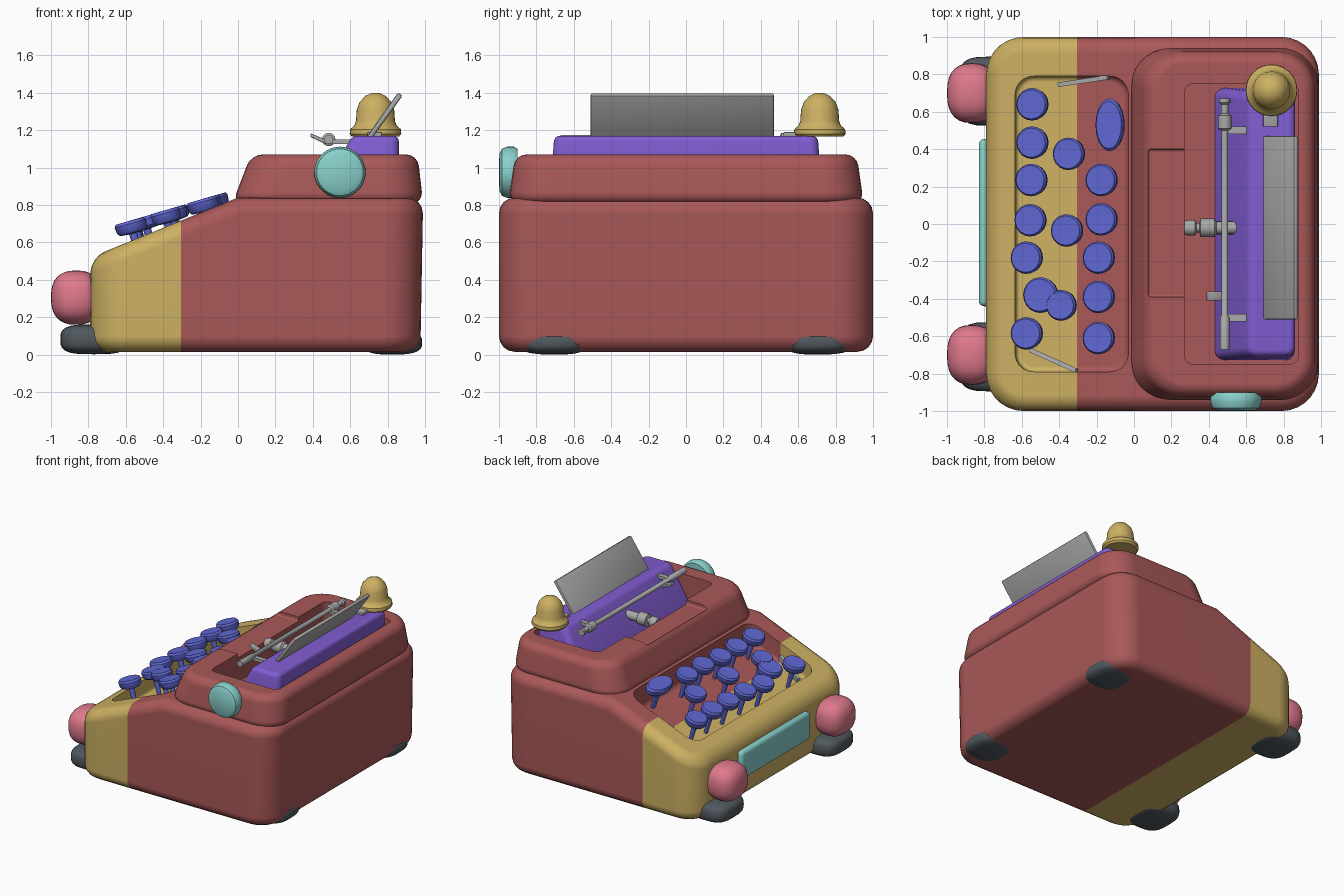
import bpy, bmesh, math
from mathutils import Vector

if "Cube" in bpy.data.objects:
    bpy.data.objects.remove(bpy.data.objects["Cube"])


def material(name, rgb):
    m = bpy.data.materials.new(name)
    m.diffuse_color = (*rgb, 1)
    m.use_nodes = True
    m.node_tree.nodes["Principled BSDF"].inputs["Base Color"].default_value = m.diffuse_color
    return m


RED = material("brick red", (0.40, 0.098, 0.098))
GOLD = material("gold", (0.61, 0.44, 0.125))
PURPLE = material("purple", (0.223, 0.11, 0.65))
BLUE = material("key blue", (0.115, 0.135, 0.64))
PINK = material("pink", (0.73, 0.19, 0.26))
TEAL = material("turquoise", (0.25, 0.63, 0.60))
GREY = material("metal grey", (0.40, 0.40, 0.40))
DARK = material("dark rubber", (0.08, 0.098, 0.112))


def make(name, bm, mat, loc=(0, 0, 0), rot=(0, 0, 0)):
    bmesh.ops.recalc_face_normals(bm, faces=bm.faces)
    me = bpy.data.meshes.new(name)
    bm.to_mesh(me)
    bm.free()
    ob = bpy.data.objects.new(name, me)
    bpy.context.collection.objects.link(ob)
    me.materials.append(mat)
    ob.location, ob.rotation_euler = loc, rot
    return ob


def prism(name, mat, profile, y0, y1, corner=0, edge=0, taper=0, segs=4, **kw):
    """Side profile (x, z) extruded along y; steep cap edges get the corner radius."""
    bm = bmesh.new()
    a = [bm.verts.new((x, y0, z)) for x, z in profile]
    b = [bm.verts.new((x, y1, z)) for x, z in profile]
    bm.faces.new(a)
    bm.faces.new(b[::-1])
    for i in range(len(a)):
        j = (i + 1) % len(a)
        bm.faces.new((a[j], a[i], b[i], b[j]))
    bmesh.ops.recalc_face_normals(bm, faces=bm.faces)
    if corner:
        steep = []
        for e in bm.edges:
            d = e.verts[0].co - e.verts[1].co
            if abs(d.y) < 1e-5 and abs(d.z) > abs(d.x):
                steep.append(e)
        bmesh.ops.bevel(bm, geom=steep, offset=corner, offset_type='OFFSET',
                        segments=7, profile=0.5, affect='EDGES')
    if edge:
        sharp = [e for e in bm.edges if e.calc_face_angle(0) > 0.6]
        bmesh.ops.bevel(bm, geom=sharp, offset=edge, offset_type='OFFSET',
                        segments=segs, profile=0.5, affect='EDGES')
    zmin, yc = min(z for _, z in profile), (y0 + y1) / 2
    for v in bm.verts:
        v.co.y = yc + (v.co.y - yc) * (1 - taper * (v.co.z - zmin))
    return make(name, bm, mat, **kw)


def rect(x0, x1, z0, z1):
    return [(x0, z0), (x1, z0), (x1, z1), (x0, z1)]


def lathe(name, mat, profile, steps=24, stretch=1, **kw):
    """Profile (radius, height) turned around z."""
    bm = bmesh.new()
    vs = [bm.verts.new((r, 0, z)) for r, z in profile]
    es = [bm.edges.new(p) for p in zip(vs, vs[1:])]
    bmesh.ops.spin(bm, geom=vs + es, cent=(0, 0, 0), axis=(0, 0, 1),
                   angle=math.tau, steps=steps, use_duplicate=False)
    bmesh.ops.remove_doubles(bm, verts=bm.verts, dist=1e-4)
    for v in bm.verts:
        v.co.y *= stretch
    return make(name, bm, mat, **kw)


def blob(name, mat, centre, radii, power):
    """Boxy ellipsoid."""
    bm = bmesh.new()
    bmesh.ops.create_uvsphere(bm, u_segments=28, v_segments=16, radius=1)
    for v in bm.verts:
        v.co = Vector([math.copysign(abs(c) ** power, c) * r if abs(c) > 1e-6 else 0
                       for c, r in zip(v.co, radii)])
    return make(name, bm, mat, loc=centre)


def cut(target, cutter):
    mod = target.modifiers.new("cut", 'BOOLEAN')
    mod.object, mod.operation, mod.solver = cutter, 'DIFFERENCE', 'EXACT'
    dg = bpy.context.evaluated_depsgraph_get()
    me = bpy.data.meshes.new_from_object(target.evaluated_get(dg))
    target.modifiers.clear()
    target.data = me
    bpy.data.objects.remove(cutter)
    for p in me.polygons:
        p.material_index = 0


# Body with sloping keyboard well, gold front section
body = prism("body", RED, [(-0.79, 0.015), (0.975, 0.015), (0.99, 0.84), (0.0, 0.84), (-0.79, 0.52)],
             -1, 1, corner=0.2, edge=0.085)
cut(body, prism("well_cutter", RED, [(-0.63, 0.45), (-0.03, 0.65), (-0.03, 1.3), (-0.67, 1.3)],
                -0.79, 0.79, corner=0.1, edge=0.03))
body.data.materials.clear()
body.data.materials.append(RED)
body.data.materials.append(GOLD)
bm = bmesh.new()
bm.from_mesh(body.data)
bmesh.ops.bisect_plane(bm, geom=bm.verts[:] + bm.edges[:] + bm.faces[:],
                       plane_co=(-0.305, 0, 0), plane_no=(1, 0, 0))
for f in bm.faces:
    f.material_index = 1 if f.calc_center_median().x < -0.305 else 0
bm.to_mesh(body.data)
bm.free()

# Upper cover with carriage bay and shallow front dip
cover = prism("cover", RED, [(-0.03, 0.81), (0.99, 0.81), (0.96, 1.07), (0.07, 1.07)],
              -0.95, 0.95, corner=0.2, edge=0.06, taper=0.15)
cut(cover, prism("bay_cutter", RED, rect(0.27, 0.88, 0.84, 1.4), -0.75, 0.75, corner=0.05))
cut(cover, prism("dip_cutter", RED, rect(0.075, 0.4, 1.035, 1.4), -0.39, 0.4, edge=0.015))

# Carriage, paper rest and paper bar
prism("carriage", PURPLE, [(0.42, 0.82), (0.86, 0.82), (0.86, 1.17), (0.61, 1.17)],
      -0.73, 0.73, corner=0.05, edge=0.03, taper=0.1)
prism("paper_rest", GREY, [(0.67, 1.14), (0.705, 1.14), (0.88, 1.385), (0.855, 1.40)],
      -0.51, 0.47, edge=0.01, segs=2)
lathe("paper_bar", GREY, [(0, -0.67), (0.025, -0.67), (0.025, -0.5), (0.018, -0.49), (0.018, 0.5),
                          (0.036, 0.51), (0.036, 0.58), (0.02, 0.59), (0.02, 0.64), (0.03, 0.65),
                          (0.03, 0.67), (0, 0.67)],
      steps=14, loc=(0.485, 0, 1.15), rot=(-math.pi / 2, 0, 0))
for y in (-0.5, 0.5):
    prism("bar_bracket", GREY, rect(0.48, 0.66, 1.125, 1.15), y - 0.02, y + 0.02)
prism("bar_lever", GREY, [(0.385, 1.165), (0.47, 1.125), (0.48, 1.145), (0.39, 1.183)],
      -0.41, -0.36, edge=0.005, segs=2)
lathe("type_guide", GREY, [(0, 0), (0.035, 0), (0.042, 0.015), (0.042, 0.055), (0.025, 0.065),
                           (0.025, 0.08), (0.05, 0.085), (0.05, 0.16), (0.035, 0.17), (0.035, 0.3), (0, 0.3)],
      steps=16, loc=(0.27, -0.02, 1.02), rot=(0, math.pi / 2, 0))

# Bell on the carriage end
lathe("bell", GOLD, [(0, 1.165), (0.125, 1.165), (0.138, 1.18), (0.136, 1.205), (0.113, 1.225),
                     (0.104, 1.25), (0.1, 1.31), (0.085, 1.35), (0.055, 1.383), (0.025, 1.397), (0, 1.4)],
      steps=32, loc=(0.735, 0.715, 0))
prism("bell_clip", GREY, rect(0.69, 0.77, 1.165, 1.19), 0.52, 0.72, edge=0.005, segs=2)

# Side knob and front panel
lathe("side_knob", TEAL, [(0, -0.1), (0.06, -0.1), (0.06, 0), (0.125, 0.0), (0.137, 0.02), (0.137, 0.055),
                          (0.125, 0.085), (0.1, 0.098), (0, 0.1)],
      steps=36, loc=(0.545, -0.9, 0.975), rot=(math.pi / 2, 0, 0))
prism("front_panel", TEAL, rect(-0.83, -0.74, 0.2, 0.43), -0.44, 0.455, edge=0.03)

# Front bumpers and feet, mirrored left and right
for s in (-1, 1):
    blob("bumper", PINK, (-0.865, 0.7 * s, 0.305), (0.135, 0.16, 0.145), 0.8)
    blob("front_foot", DARK, (-0.77, 0.71 * s, 0.082), (0.18, 0.185, 0.08), 0.6)
    blob("rear_foot", DARK, (0.825, 0.705 * s, 0.065), (0.16, 0.18, 0.065), 0.7)

# Keys on stalks: x, y, size, stretch along y
keys = [(-0.55, 0.64, 1, 1), (-0.55, 0.435, 1, 1), (-0.555, 0.235, 1, 1), (-0.56, 0.02, 1, 1),
        (-0.58, -0.18, 1, 1), (-0.505, -0.38, 1.1, 1), (-0.58, -0.585, 1, 1),
        (-0.355, 0.375, 1, 1), (-0.365, -0.035, 1, 1), (-0.395, -0.435, 0.95, 1),
        (-0.135, 0.53, 0.9, 1.8), (-0.18, 0.235, 1, 1), (-0.18, 0.025, 1, 1),
        (-0.195, -0.18, 1, 1), (-0.195, -0.39, 1, 1), (-0.195, -0.61, 1, 1)]
for x, y, k, st in keys:
    lathe("key", BLUE, [(0, -0.27), (0.013, -0.27), (0.022, -0.07), (0.07 * k, -0.065), (0.083 * k, -0.05),
                        (0.087 * k, -0.015), (0.078 * k, 0), (0, -0.004)],
          steps=20, stretch=st, loc=(x, y, 0.835 + (x + 0.18) * 0.3), rot=(0, -0.28, 0))

# Metal strips inside the keyboard well
prism("well_strip", GREY, rect(-0.14, 0.14, -0.02, 0.02), -0.012, 0.012,
      loc=(-0.43, -0.73, 0.56), rot=(0, -0.3, -0.42))
prism("well_strip", GREY, rect(-0.14, 0.14, -0.02, 0.02), -0.012, 0.012,
      loc=(-0.27, 0.765, 0.66), rot=(0, -0.3, 0.15))

# Smooth shading with crisp edges
bpy.ops.object.select_all(action='SELECT')
bpy.context.view_layer.objects.active = body
bpy.ops.object.shade_smooth_by_angle(angle=math.radians(35))
for ob in (body, cover):
    ob.modifiers.new("flat_normals", 'WEIGHTED_NORMAL').keep_sharp = True
